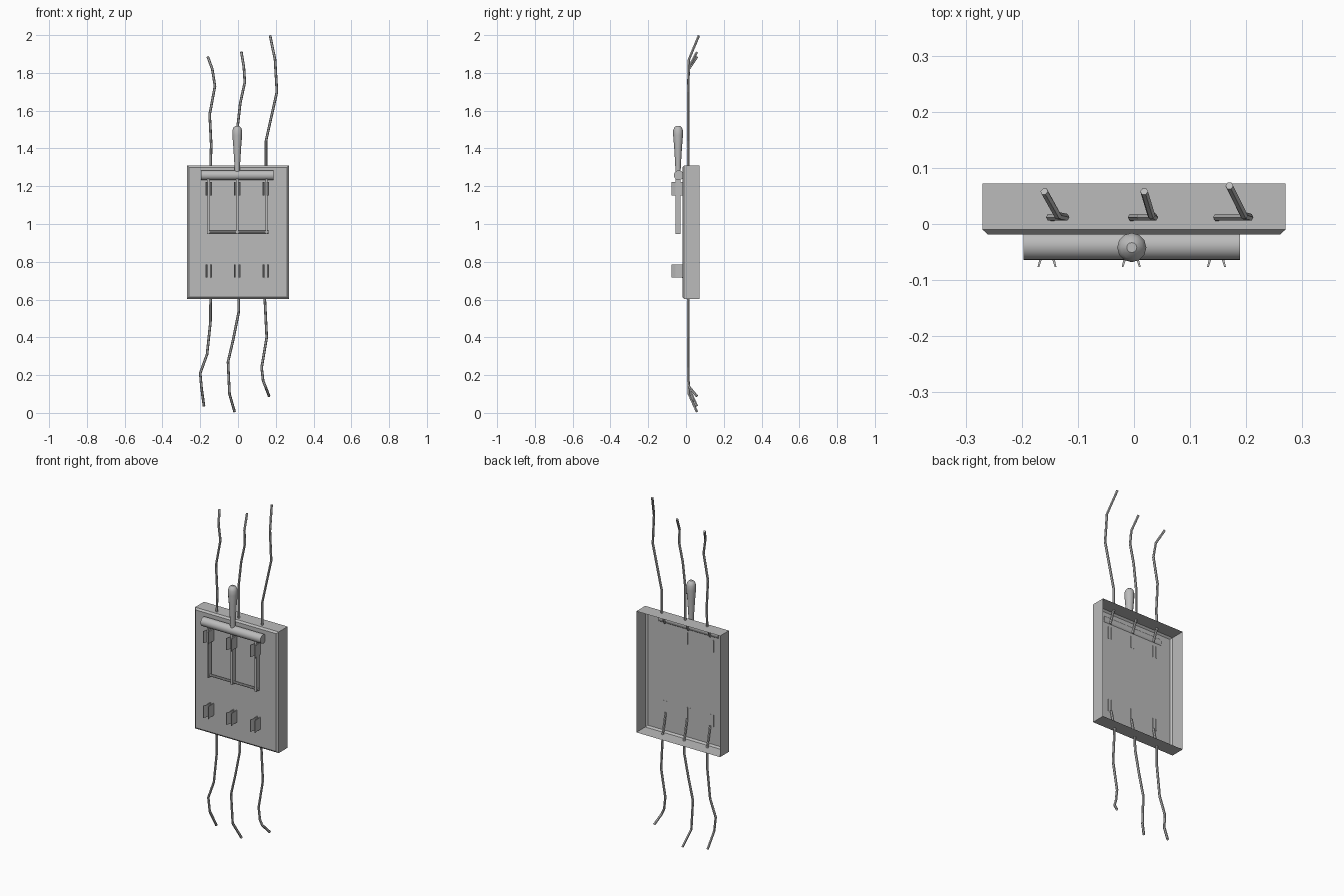
import bpy, bmesh, math
from mathutils import Vector, Matrix

if "Cube" in bpy.data.objects:
    bpy.data.objects.remove(bpy.data.objects["Cube"], do_unlink=True)

grey = bpy.data.materials.new("plain grey")
grey.use_nodes = True
grey.diffuse_color = (0.5, 0.5, 0.5, 1)
grey.node_tree.nodes["Principled BSDF"].inputs["Base Color"].default_value = (0.5, 0.5, 0.5, 1)


def add(name, bm, smooth=False):
    bmesh.ops.recalc_face_normals(bm, faces=bm.faces)
    mesh = bpy.data.meshes.new(name)
    bm.to_mesh(mesh)
    bm.free()
    mesh.materials.append(grey)
    ob = bpy.data.objects.new(name, mesh)
    bpy.context.collection.objects.link(ob)
    if smooth:
        bpy.ops.object.select_all(action='DESELECT')
        ob.select_set(True)
        bpy.context.view_layer.objects.active = ob
        bpy.ops.object.shade_smooth_by_angle(angle=math.radians(40))
    return ob


def loft(bm, rings, cap_start=True, cap_end=True):
    loops = [[bm.verts.new(p) for p in ring] for ring in rings]
    n = len(loops[0])
    for a, b in zip(loops, loops[1:]):
        for i in range(n):
            j = (i + 1) % n
            bm.faces.new((a[i], a[j], b[j], b[i]))
    if cap_start:
        bm.faces.new(loops[0])
    if cap_end:
        bm.faces.new(loops[-1])


def box(name, lo, hi):
    bm = bmesh.new()
    lo, hi = Vector(lo), Vector(hi)
    bmesh.ops.create_cube(bm, size=1, matrix=Matrix.Translation((lo + hi) / 2)
                          @ Matrix.Diagonal((*(hi - lo), 1)))
    return add(name, bm)


def tube(name, points, radius, sides, smooth=False):
    pts = [Vector(p) for p in points]
    bm = bmesh.new()
    rings = []
    for i, p in enumerate(pts):
        d = (pts[min(i + 1, len(pts) - 1)] - pts[max(i - 1, 0)]).normalized()
        u = d.cross(Vector((0, 1, 0))).normalized()
        v = d.cross(u)
        angles = [2 * math.pi * k / sides for k in range(sides)]
        rings.append([p + radius * (u * math.cos(a) + v * math.sin(a)) for a in angles])
    loft(bm, rings)
    return add(name, bm, smooth)


# Open-backed tray with a chamfered front
def rect(y, inset):
    x, lo, hi = 0.27 - inset, 0.603 + inset, 1.31 - inset
    return [(-x, y, lo), (x, y, lo), (x, y, hi), (-x, y, hi)]


bm = bmesh.new()
loft(bm, [rect(0.072, 0), rect(-0.01, 0), rect(-0.019, 0.01)], cap_start=False)
add("backing_tray", bm)

# Crossbar and turned handle
tube("handle_crossbar", [(-0.197, -0.038, 1.258), (0.189, -0.038, 1.258)], 0.026, 24, True)

bm = bmesh.new()
profile = [(0.013, 1.27), (0.016, 1.33), (0.021, 1.41), (0.026, 1.47),
           (0.026, 1.495), (0.02, 1.511), (0.009, 1.52)]
loft(bm, [[(-0.004 + r * math.cos(k * math.pi / 6), -0.042 + r * math.sin(k * math.pi / 6), z)
           for k in range(12)] for r, z in profile])
add("handle_grip", bm, True)

# Swinging blades joined by a thin rod
for side, x in (("right", -0.157), ("middle", -0.004), ("left", 0.151)):
    box(side + "_blade", (x - 0.006, -0.055, 0.946), (x + 0.006, -0.028, 1.25))
tube("blade_link_rod", [(-0.165, -0.042, 0.958), (0.161, -0.042, 0.958)], 0.007, 8)

# Spring clips: pairs of bent leaves flaring at the front
for side, x in (("right", -0.155), ("middle", -0.005), ("left", 0.147)):
    for level, z in (("upper", 1.152), ("lower", 0.716)):
        for s, edge in ((-1, "outer"), (1, "inner")):
            section = [(0.007, -0.017), (0.007, -0.056), (0.014, -0.077),
                       (0.017, -0.077), (0.012, -0.056), (0.012, -0.017)]
            bm = bmesh.new()
            loft(bm, [[(x + s * px, y, h) for px, y in section] for h in (z, z + 0.07)])
            add(f"{side}_{level}_clip_{edge}", bm)

# Loose wires, each kicking backward at its free end
paths = {
    "right_upper": [(-0.145, 1.31), (-0.142, 1.42), (-0.15, 1.58), (-0.122, 1.73),
                    (-0.136, 1.82), (-0.16, 1.885)],
    "middle_upper": [(-0.004, 1.31), (-0.004, 1.5), (0.012, 1.64), (0.036, 1.75),
                     (0.031, 1.83), (0.018, 1.91)],
    "left_upper": [(0.148, 1.31), (0.148, 1.44), (0.177, 1.57), (0.206, 1.7),
                   (0.196, 1.87), (0.17, 1.997)],
    "right_lower": [(-0.145, 0.6), (-0.146, 0.48), (-0.164, 0.31), (-0.2, 0.21),
                    (-0.193, 0.13), (-0.18, 0.036)],
    "middle_lower": [(0.004, 0.6), (0.003, 0.53), (-0.025, 0.39), (-0.053, 0.27),
                     (-0.045, 0.1), (-0.018, 0.006)],
    "left_lower": [(0.142, 0.6), (0.152, 0.4), (0.125, 0.24), (0.133, 0.17),
                   (0.145, 0.14), (0.165, 0.088)],
}
for name, path in paths.items():
    x0, z0 = path[0]
    inner = 1.24 if "upper" in name else 0.72
    depth = [0.012] * 4 + [0.015, 0.068 if name == "left_upper" else 0.058]
    points = [(x0, -0.015, inner)] + [(x, y, z) for (x, z), y in zip(path, depth)]
    tube(name + "_wire", points, 0.007, 6)
